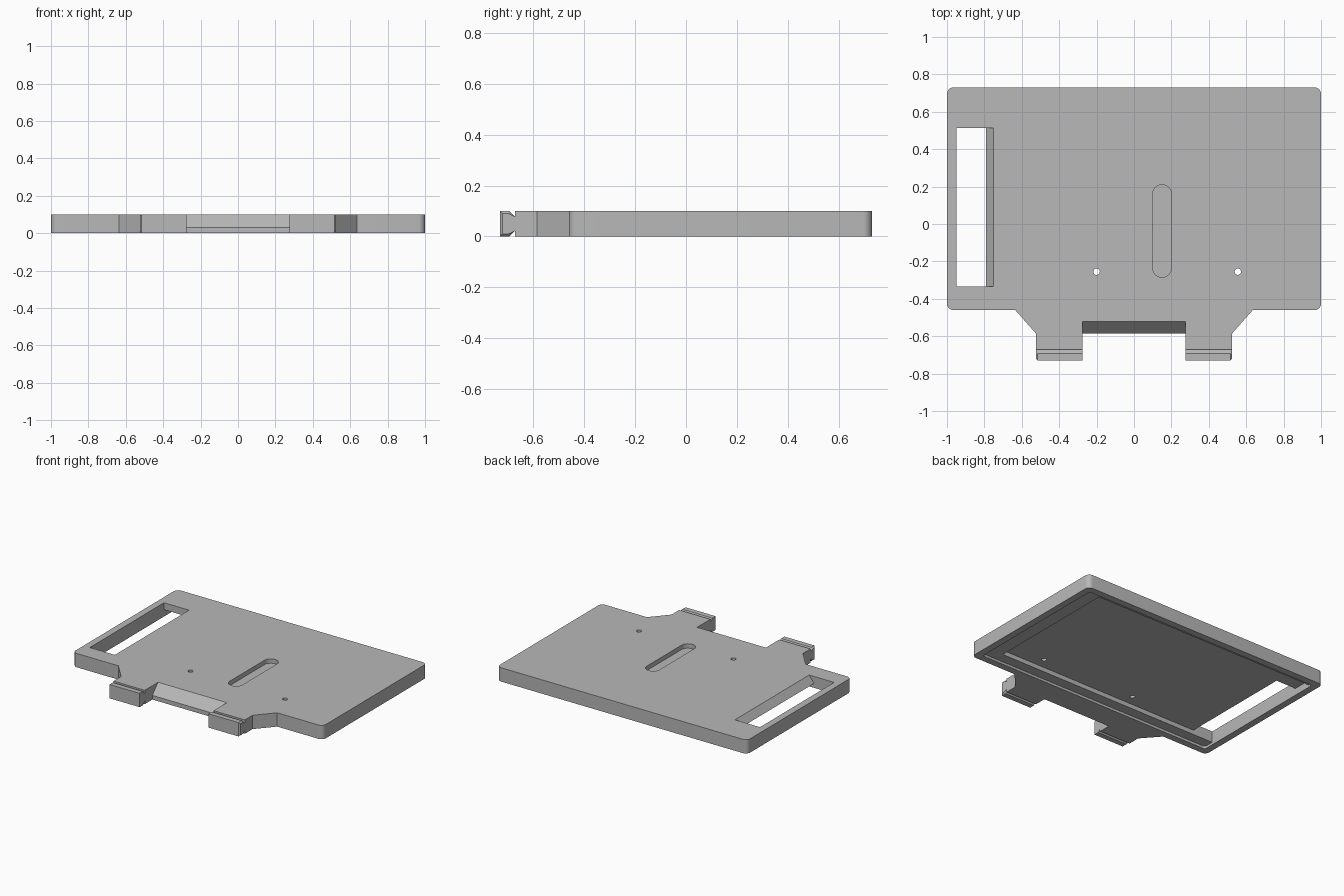
import bpy, bmesh, math
from mathutils import Vector

cube = bpy.data.objects.get("Cube")
if cube:
    bpy.data.objects.remove(cube)

grey = bpy.data.materials.new("plain grey")
grey.use_nodes = True
COLOUR = (0.48, 0.48, 0.48, 1)
grey.diffuse_color = COLOUR
grey.node_tree.nodes["Principled BSDF"].inputs["Base Color"].default_value = COLOUR
THICK = 0.1


def prism(name, points, low, high, along_x=False):
    """Extrude a 2D outline along z, or a (y, z) profile along x."""
    bm = bmesh.new()
    place = (lambda p: (low, p[0], p[1])) if along_x else (lambda p: (p[0], p[1], low))
    face = bm.faces.new([bm.verts.new(place(p)) for p in points])
    moved = bmesh.ops.extrude_face_region(bm, geom=[face])["geom"]
    shift = Vector((high - low, 0, 0) if along_x else (0, 0, high - low))
    bmesh.ops.translate(bm, vec=shift, verts=[v for v in moved if isinstance(v, bmesh.types.BMVert)])
    bmesh.ops.recalc_face_normals(bm, faces=bm.faces)
    mesh = bpy.data.meshes.new(name)
    bm.to_mesh(mesh)
    bm.free()
    obj = bpy.data.objects.new(name, mesh)
    bpy.context.collection.objects.link(obj)
    mesh.materials.append(grey)
    return obj


def rounded(x0, x1, y0, y1, r, steps=8):
    """Outline of a rectangle with round corners."""
    pts = []
    corners = [(x1 - r, y1 - r), (x0 + r, y1 - r), (x0 + r, y0 + r), (x1 - r, y0 + r)]
    for i, (cx, cy) in enumerate(corners):
        for k in range(steps + 1):
            a = (i + k / steps) * math.pi / 2
            pts.append((cx + r * math.cos(a), cy + r * math.sin(a)))
    return pts


def box(x0, x1, y0, y1):
    return [(x0, y0), (x1, y0), (x1, y1), (x0, y1)]


def combine(target, tool, operation):
    mod = target.modifiers.new(tool.name, "BOOLEAN")
    mod.operation = operation
    mod.solver = "EXACT"
    mod.object = tool
    bpy.context.view_layer.objects.active = target
    bpy.ops.object.modifier_apply(modifier=mod.name)
    bpy.data.objects.remove(tool)


# Main plate with the front bracket
plate = prism("plate", rounded(-1, 1, -0.46, 0.73, 0.035), 0, THICK)
half = [(0.275, -0.585), (0.275, -0.672), (0.525, -0.672), (0.525, -0.585),
        (0.635, -0.46), (0.635, -0.43)]
bracket = half + [(-x, y) for x, y in reversed(half)]
combine(plate, prism("bracket", bracket, 0, THICK), "UNION")

# Sloped front lip between the two arms
slope = [(-0.5014, 0.12), (-0.585, 0.03), (-0.62, 0.03), (-0.62, 0.12)]
combine(plate, prism("lip_slope", slope, -0.275, 0.275, True), "DIFFERENCE")

# Underside: shallow rim step, then the deeper pocket
combine(plate, prism("rim_step", rounded(-0.95, 0.95, -0.41, 0.68, 0.02), -0.05, 0.018), "DIFFERENCE")
combine(plate, prism("pocket", box(-0.95, 0.84, -0.335, 0.645), -0.05, 0.05), "DIFFERENCE")

# Side window with one sloping long edge
window = bmesh.new()
profile = [(-0.95, 0.04), (-0.798, 0.04), (-0.734, 0.12), (-0.95, 0.12)]
ends = [[window.verts.new((x, y, z)) for x, z in profile] for y in (-0.335, 0.512)]
for end in ends:
    window.faces.new(end)
for i in range(4):
    j = (i + 1) % 4
    window.faces.new([ends[0][i], ends[0][j], ends[1][j], ends[1][i]])
bmesh.ops.recalc_face_normals(window, faces=window.faces)
window_mesh = bpy.data.meshes.new("window")
window.to_mesh(window_mesh)
window.free()
window_mesh.materials.append(grey)
window_obj = bpy.data.objects.new("window", window_mesh)
bpy.context.collection.objects.link(window_obj)
combine(plate, window_obj, "DIFFERENCE")

# Blind slot on top and two through holes
combine(plate, prism("slot", rounded(0.1, 0.2, -0.285, 0.21, 0.0499, 12), 0.068, 0.15), "DIFFERENCE")
for cx in (-0.2, 0.555):
    hole = [(cx + 0.017 * math.cos(k * math.pi / 12), -0.255 + 0.017 * math.sin(k * math.pi / 12))
            for k in range(24)]
    combine(plate, prism("screw_hole", hole, -0.1, 0.2), "DIFFERENCE")

# Hooks at the arm ends: V grooves above and below, outer end chamfered
hook_profile = [(-0.73, 0), (-0.693, 0), (-0.672, 0.022), (-0.665, 0.022),
                (-0.665, 0.078), (-0.672, 0.078), (-0.693, THICK), (-0.73, THICK)]
hooks = []
for side, name in ((1, "left_hook"), (-1, "right_hook")):
    hook = prism(name, hook_profile, side * 0.275, side * 0.525, True)
    bm = bmesh.new()
    bm.from_mesh(hook.data)
    rim = [e for e in bm.edges
           if all(abs(v.co.x) > 0.5 for v in e.verts) and min(v.co.y for v in e.verts) < -0.68]
    bmesh.ops.bevel(bm, geom=rim, offset=0.01, segments=1, affect="EDGES", profile=0.5)
    bmesh.ops.recalc_face_normals(bm, faces=bm.faces)
    bm.to_mesh(hook.data)
    bm.free()
    hooks.append(hook)

# Smooth the round corners, keep the rest crisp
bpy.ops.object.select_all(action="DESELECT")
plate.select_set(True)
bpy.context.view_layer.objects.active = plate
bpy.ops.object.shade_smooth_by_angle(angle=math.radians(25))
